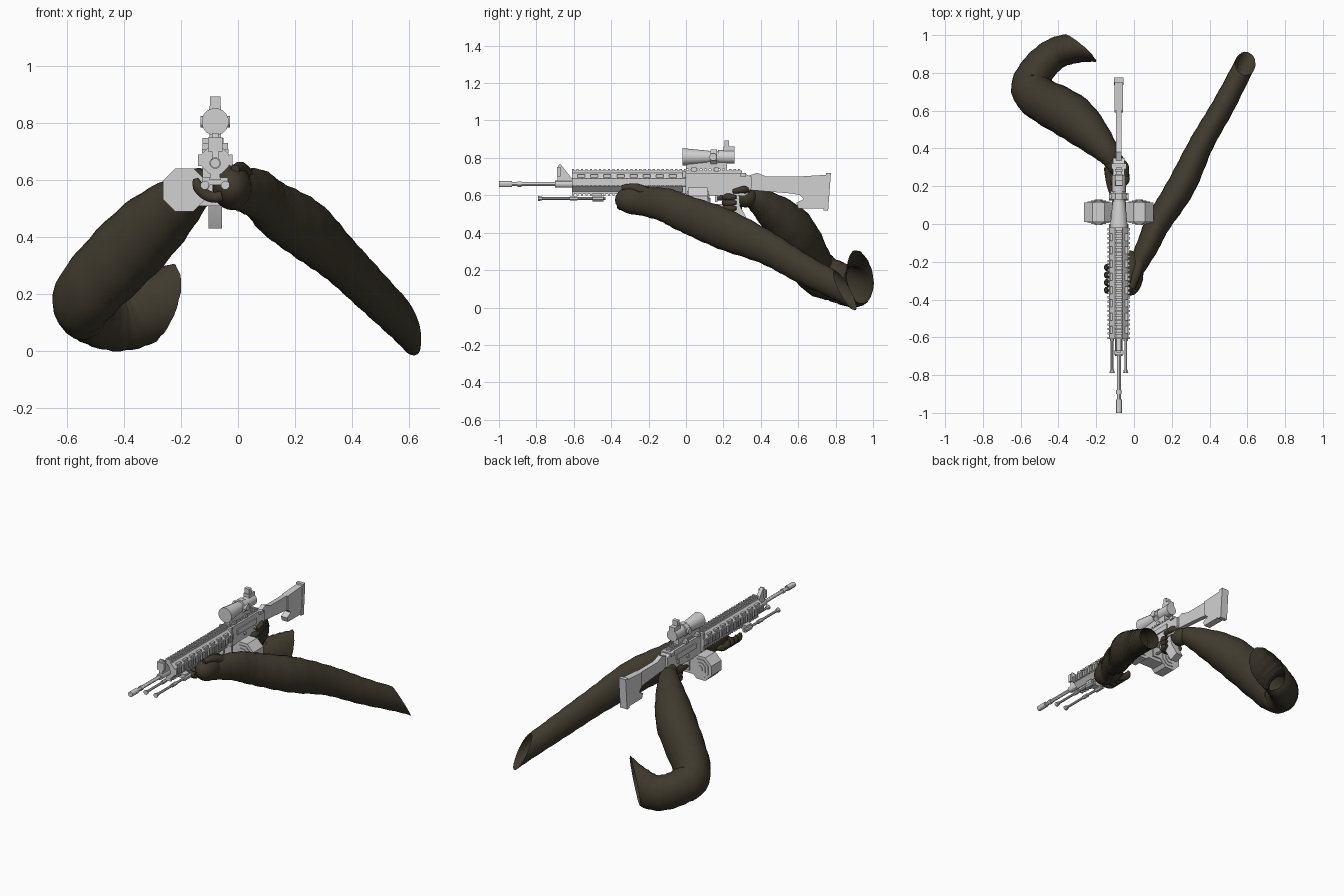
import bpy, bmesh, math
from mathutils import Vector, Matrix

old = bpy.data.objects.get("Cube")
if old:
    bpy.data.objects.remove(old)

CENTRE_X = -0.08    # middle plane of the rifle
BORE = 0.66         # height of the barrel axis
GUARD_MID = 0.67    # height of the handguard axis
GUARD_FRONT = -0.61
SCOPE = 0.805       # height of the scope axis
SIDES = (-1, 1)


def material(name, red, green, blue):
    colour = (red, green, blue, 1)
    mat = bpy.data.materials.new(name)
    mat.use_nodes = True
    mat.diffuse_color = colour
    mat.node_tree.nodes["Principled BSDF"].inputs["Base Color"].default_value = colour
    return mat


METAL = material("light grey metal", 0.64, 0.64, 0.64)
CLOTH = material("dark olive cloth", 0.05, 0.042, 0.026)


def finish(name, bm, mat=METAL, smooth_angle=30):
    """Turn a bmesh into a named object with smooth shading below the angle."""
    bmesh.ops.recalc_face_normals(bm, faces=bm.faces)
    mesh = bpy.data.meshes.new(name)
    bm.to_mesh(mesh)
    bm.free()
    mesh.materials.append(mat)
    obj = bpy.data.objects.new(name, mesh)
    bpy.context.collection.objects.link(obj)
    bpy.ops.object.select_all(action='DESELECT')
    obj.select_set(True)
    bpy.context.view_layer.objects.active = obj
    bpy.ops.object.shade_smooth_by_angle(angle=math.radians(smooth_angle))


def box(bm, half, front, back, bottom, top, x=0):
    """Box of the given half width; x is the offset from the rifle centre."""
    place = Matrix.Translation((CENTRE_X + x, (front + back) / 2, (bottom + top) / 2))
    size = Matrix.Diagonal((2 * half, back - front, top - bottom, 1))
    return bmesh.ops.create_cube(bm, size=1, matrix=place @ size)["verts"]


def rod(bm, height, front, back, radius, end_radius=None, x=0, sides=12):
    """Cylinder or cone along y."""
    place = Matrix.Translation((CENTRE_X + x, (front + back) / 2, height))
    turn = Matrix.Rotation(-math.pi / 2, 4, 'X') @ Matrix.Rotation(math.pi / sides, 4, 'Z')
    bmesh.ops.create_cone(bm, cap_ends=True, segments=sides, radius1=radius,
                          radius2=end_radius or radius, depth=back - front, matrix=place @ turn)


def cross_pin(bm, y, height, half, radius):
    """Cylinder along x through the rifle centre."""
    place = Matrix.Translation((CENTRE_X, y, height)) @ Matrix.Rotation(math.pi / 2, 4, 'Y')
    bmesh.ops.create_cone(bm, cap_ends=True, segments=12, radius1=radius, radius2=radius,
                          depth=2 * half, matrix=place)


def plate(bm, half, *outline):
    """Side outline of (y, z) points, extruded across x."""
    face = bm.faces.new([bm.verts.new((CENTRE_X - half, y, z)) for y, z in outline])
    extruded = bmesh.ops.extrude_face_region(bm, geom=[face])["geom"]
    moved = [item for item in extruded if isinstance(item, bmesh.types.BMVert)]
    bmesh.ops.translate(bm, vec=(2 * half, 0, 0), verts=moved)


# Barrel with flash hider, collar and gas block
bm = bmesh.new()
rod(bm, BORE, -0.95, 0, 0.011)
rod(bm, BORE, -1, -0.93, 0.017)
rod(bm, BORE, -0.9, -0.88, 0.015)
rod(bm, BORE, -0.7, GUARD_FRONT, 0.02)
finish("barrel", bm)

# Front sight post
bm = bmesh.new()
plate(bm, 0.012, (-0.69, BORE), (-0.68, 0.765), (-0.67, 0.765), (GUARD_FRONT, 0.69), (GUARD_FRONT, BORE))
box(bm, 0.025, -0.69, -0.67, 0.7, 0.75)
finish("front_sight", bm)

# Octagonal handguard with raised vent ribs
bm = bmesh.new()
rod(bm, GUARD_MID, GUARD_FRONT, 0, 0.053, sides=8)
box(bm, 0.045, -0.02, 0, 0.61, 0.73)
for k in range(8):
    front = GUARD_FRONT + 0.03 + 0.07 * k
    for side in SIDES:
        box(bm, 0.007, front, front + 0.04, 0.695, 0.71, x=side * 0.04)
finish("handguard", bm)


# Toothed rails, built upright and turned around the handguard axis
def rail(bm, quarter, back):
    reach = 0.06 if quarter % 2 else 0.07
    top = GUARD_MID + reach
    verts = box(bm, 0.016, GUARD_FRONT, back, top - 0.025, top - 0.008)
    pitch = 0.024
    for k in range(round((back - GUARD_FRONT) / pitch)):
        front = GUARD_FRONT + k * pitch
        verts += box(bm, 0.02, front, front + pitch / 2, top - 0.01, top)
    bmesh.ops.rotate(bm, verts=verts, cent=(CENTRE_X, 0, GUARD_MID),
                     matrix=Matrix.Rotation(quarter * math.pi / 2, 3, 'Y'))


bm = bmesh.new()
for quarter in range(4):
    rail(bm, quarter, 0 if quarter else 0.3)
finish("rails", bm)

# Folded bipod
bm = bmesh.new()
leg_height = 0.583
for side in SIDES:
    x = side * 0.036
    rod(bm, leg_height, -0.77, -0.43, 0.008, x=x, sides=8)
    rod(bm, leg_height, -0.79, -0.77, 0.016, 0.01, x=x, sides=8)
    rod(bm, leg_height, -0.62, -0.58, 0.012, x=x, sides=8)
    rod(bm, leg_height, -0.5, -0.44, 0.017, x=x, sides=8)
box(bm, 0.045, -0.5, -0.45, leg_height, GUARD_MID - 0.06)
finish("bipod", bm)

# Receiver with magazine well, side cover, charging handle and pins
bm = bmesh.new()
plate(bm, 0.03, (0, 0.6), (0, 0.72), (0.3, 0.72), (0.35, 0.7), (0.35, 0.64), (0.32, 0.6))
box(bm, 0.026, 0.01, 0.12, 0.53, 0.62)
box(bm, 0.037, 0.06, 0.26, 0.655, 0.69)
box(bm, 0.04, 0.29, 0.32, 0.7, 0.72)
for y in (0.14, 0.24):
    cross_pin(bm, y, 0.635, 0.038, 0.011)
finish("receiver", bm)

# Trigger and guard
bm = bmesh.new()
box(bm, 0.009, 0.12, 0.21, 0.545, 0.553)
box(bm, 0.009, 0.2, 0.21, 0.55, 0.61)
box(bm, 0.006, 0.155, 0.168, 0.565, 0.61)
finish("trigger_guard", bm)

# Pistol grip
bm = bmesh.new()
plate(bm, 0.024, (0.21, 0.61), (0.28, 0.61), (0.29, 0.54), (0.34, 0.45), (0.28, 0.43), (0.23, 0.52))
finish("pistol_grip", bm)

# Shoulder stock: slim neck, hooked butt and pad
bm = bmesh.new()
plate(bm, 0.015, (0.32, 0.7), (0.38, 0.72), (0.43, 0.7), (0.62, 0.7), (0.62, 0.6), (0.56, 0.61), (0.32, 0.63))
plate(bm, 0.022, (0.6, 0.7), (0.76, 0.71), (0.74, 0.53), (0.6, 0.53), (0.59, 0.56), (0.63, 0.58), (0.6, 0.61))
plate(bm, 0.025, (0.75, 0.72), (0.775, 0.72), (0.76, 0.52), (0.735, 0.52))
finish("stock", bm)

# Twin drum magazine with stepped octagonal faces
bm = bmesh.new()
for side in SIDES:
    for step in range(4):
        grow = 0.005 * step
        rod(bm, 0.566, 0.01 - grow, 0.115 + grow, 0.082 - 0.02 * step, x=side * 0.108, sides=8)
box(bm, 0.06, 0.02, 0.11, 0.51, 0.6)
finish("drum_magazine", bm)

# Scope with clamps, turrets and a small top sight
bm = bmesh.new()
rod(bm, SCOPE, -0.02, 0.12, 0.048, 0.034, sides=16)
rod(bm, SCOPE, 0.1, 0.18, 0.03, sides=16)
rod(bm, SCOPE, 0.17, 0.26, 0.037, sides=16)
rod(bm, SCOPE, 0.13, 0.165, 0.044, sides=8)
cross_pin(bm, 0.145, SCOPE, 0.052, 0.02)
box(bm, 0.02, 0, 0.22, 0.74, 0.78)
for front in (0.03, 0.15):
    box(bm, 0.037, front, front + 0.025, 0.728, 0.748, x=-0.008)
box(bm, 0.02, 0.2, 0.26, SCOPE + 0.03, 0.86)
box(bm, 0.018, 0.205, 0.23, 0.85, 0.893)
finish("scope", bm)


def spline(points, k, t):
    """Smooth interpolation between control points k and k + 1."""
    last = len(points) - 1
    a, b, c, d = [Vector(points[max(0, min(last, k + step))]) for step in (-1, 0, 1, 2)]
    return b + 0.5 * t * (c - a + t * (2 * a - 5 * b + 4 * c - d + t * (3 * (b - c) + d - a)))


def tube(bm, points, sides=20, steps=8, wrinkle=0.0, flatten=(0, 0), close_end=True):
    """Tube through (x, y, z, radius) points, flattened sideways by a share at each end."""
    rows = [spline(points, k, i / steps) for k in range(len(points) - 1) for i in range(steps)]
    rows.append(Vector(points[-1]))
    last = len(rows) - 1
    rings = []
    for i, row in enumerate(rows):
        tangent = (rows[min(i + 1, last)] - rows[max(i - 1, 0)]).to_3d().normalized()
        across = tangent.cross(Vector((0, 0, 1))).normalized()
        up = across.cross(tangent)
        width = 1 - flatten[0] - (flatten[1] - flatten[0]) * (i / last) ** 2
        ring = []
        for j in range(sides):
            angle = math.tau * j / sides
            radius = row[3] * (1 + wrinkle * math.sin(2 * i + 2 * math.sin(angle)))
            offset = across * width * math.cos(angle) + up * math.sin(angle)
            ring.append(bm.verts.new(row.to_3d() + radius * offset))
        rings.append(ring)
    for ring, following in zip(rings, rings[1:]):
        for j in range(sides):
            bm.faces.new((ring[j - 1], ring[j], following[j], following[j - 1]))
    bm.faces.new(rings[0])
    if close_end:
        bm.faces.new(rings[-1])


def sleeve(name, points, flatten, cut_point, cut_normal):
    """Open sleeve whose far end is trimmed by a slanted plane."""
    bm = bmesh.new()
    tube(bm, points, wrinkle=0.02, flatten=flatten, close_end=False)
    bmesh.ops.bisect_plane(bm, geom=bm.verts[:] + bm.edges[:] + bm.faces[:], plane_co=cut_point,
                           plane_no=Vector(cut_normal).normalized(), clear_outer=True)
    finish(name, bm, CLOTH, smooth_angle=60)


sleeve("left_arm",
       [(-0.01, -0.27, 0.57, 0.07), (0.07, -0.12, 0.55, 0.09), (0.125, 0, 0.5, 0.1), (0.25, 0.2, 0.42, 0.11),
        (0.36, 0.43, 0.32, 0.09), (0.47, 0.62, 0.21, 0.08), (0.59, 0.85, 0.09, 0.07), (0.65, 0.96, 0.03, 0.07)],
       flatten=(0.35, 0.15), cut_point=(0.59, 0.85, 0.09), cut_normal=(2, 3, 2))
sleeve("right_arm",
       [(-0.11, 0.31, 0.59, 0.04), (-0.15, 0.39, 0.57, 0.07), (-0.32, 0.56, 0.42, 0.125), (-0.53, 0.69, 0.2, 0.12),
        (-0.52, 0.8, 0.14, 0.11), (-0.42, 0.9, 0.11, 0.11), (-0.3, 0.93, 0.15, 0.115), (-0.17, 0.92, 0.22, 0.11)],
       flatten=(0, 0.45), cut_point=(-0.3, 0.92, 0.02), cut_normal=(5, 5, -1))


def palm(bm, centre, size):
    bmesh.ops.create_uvsphere(bm, u_segments=20, v_segments=12, radius=1,
                              matrix=Matrix.Translation(centre) @ Matrix.Diagonal((*size, 1)))


def curled_finger(bm, centre, right, up, start, end, radius=0.02):
    """Finger bent along an elliptical arc spanned by two axes, in degrees."""
    path = []
    for k in range(6):
        angle = math.radians(start + (end - start) * k / 5)
        spot = Vector(centre) + Vector(right) * math.cos(angle) + Vector(up) * math.sin(angle)
        path.append((*spot, radius if k < 5 else radius / 2))
    tube(bm, path, sides=10, steps=3)


# Left hand cupped under the handguard
bm = bmesh.new()
palm(bm, (-0.02, -0.26, 0.575), (0.07, 0.12, 0.08))
for k in range(4):
    curled_finger(bm, (CENTRE_X, 0.04 * k - 0.35, 0.62), (0.07, 0, 0), (0, 0, 0.08), 290, 190)
tube(bm, [(0.03, -0.2, 0.61, 0.03), (0.01, -0.27, 0.64, 0.025), (-0.01, -0.34, 0.64, 0.015)], sides=10)
finish("left_hand", bm, CLOTH, smooth_angle=60)

# Right hand around the pistol grip, index finger towards the trigger
bm = bmesh.new()
palm(bm, (-0.1, 0.32, 0.59), (0.052, 0.06, 0.055))
for k in range(3):
    curled_finger(bm, (CENTRE_X, 0.26, 0.53 + 0.03 * k), (0.045, 0, 0), (0, 0.05, 0), 140, 370)
tube(bm, [(-0.14, 0.3, 0.6, 0.02), (-0.13, 0.22, 0.59, 0.018), (-0.12, 0.16, 0.58, 0.01)], sides=10)
tube(bm, [(-0.1, 0.34, 0.62, 0.02), (-0.05, 0.31, 0.63, 0.02), (-0.04, 0.25, 0.62, 0.012)], sides=10)
finish("right_hand", bm, CLOTH, smooth_angle=60)
